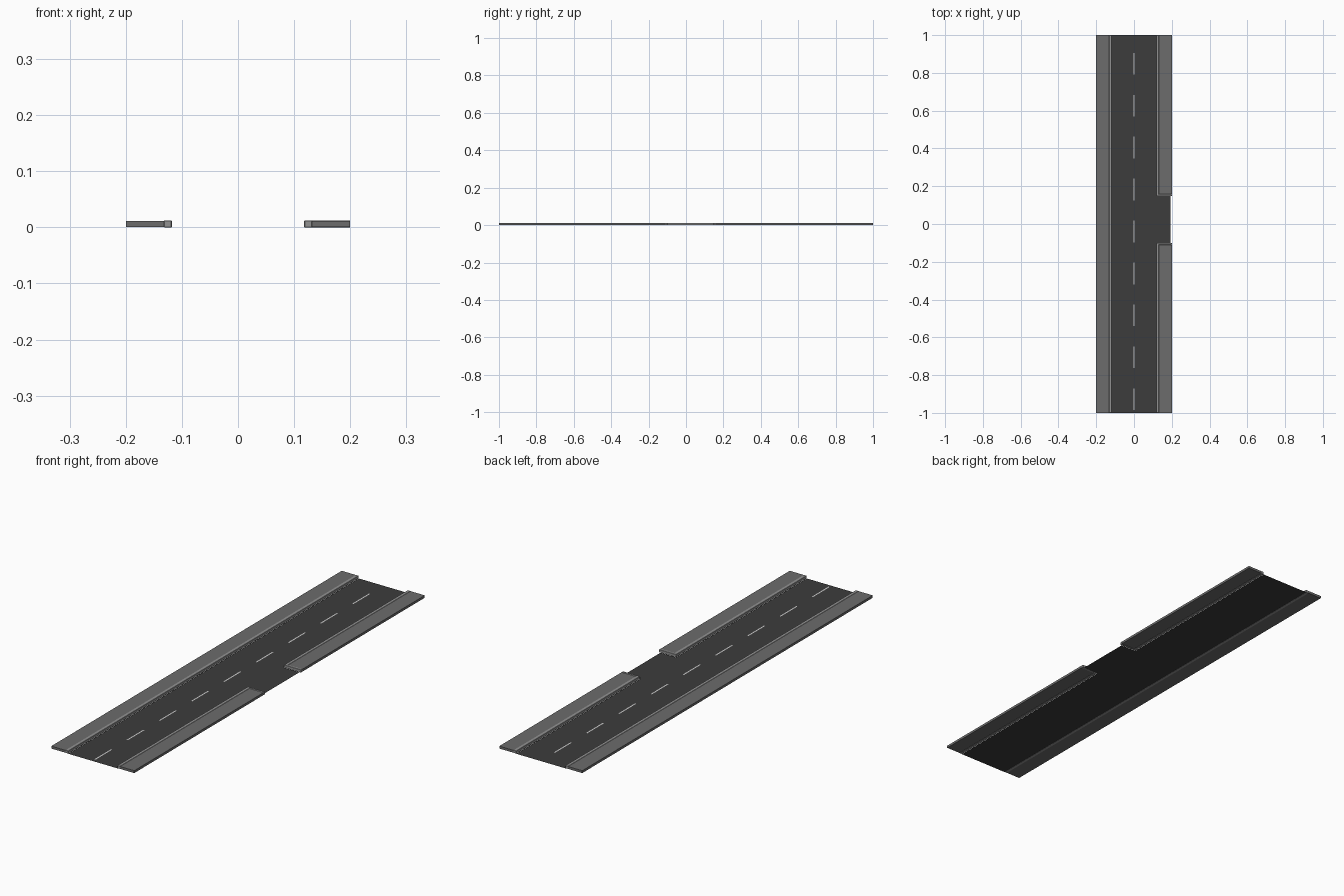
import bpy, bmesh

if "Cube" in bpy.data.objects:
    bpy.data.objects.remove(bpy.data.objects["Cube"])


def material(name, v):
    m = bpy.data.materials.new(name)
    m.diffuse_color = (v, v, v, 1)
    m.use_nodes = True
    m.node_tree.nodes["Principled BSDF"].inputs["Base Color"].default_value = m.diffuse_color
    return m


ASPHALT = material("asphalt", 0.045)
PAVING = material("paving", 0.15)
KERB = material("kerb_stone", 0.29)
PAINT = material("paint", 0.6)


def prism(name, outline, z0, z1, mat, bevel=0):
    """Flat outline at z0, extruded up to z1 (a plain sheet when z1 == z0)."""
    bm = bmesh.new()
    face = bm.faces.new([bm.verts.new((x, y, z0)) for x, y in outline])
    if z1 > z0:
        ext = bmesh.ops.extrude_face_region(bm, geom=[face], use_keep_orig=True)
        verts = [g for g in ext["geom"] if isinstance(g, bmesh.types.BMVert)]
        bmesh.ops.translate(bm, verts=verts, vec=(0, 0, z1 - z0))
        bmesh.ops.recalc_face_normals(bm, faces=bm.faces)
    me = bpy.data.meshes.new(name)
    bm.to_mesh(me)
    bm.free()
    me.materials.append(mat)
    ob = bpy.data.objects.new(name, me)
    bpy.context.collection.objects.link(ob)
    if bevel:
        mod = ob.modifiers.new("edge", "BEVEL")
        mod.width = bevel
        mod.segments = 1
    return ob


def rect(x0, x1, y0, y1):
    return [(x0, y0), (x1, y0), (x1, y1), (x0, y1)]


IN, MID, OUT = 0.118, 0.132, 0.2      # road edge, kerb back, pavement edge
GAP0, GAP1 = -0.1, 0.148              # driveway opening
DRIVE = 0.193
K = MID - IN
R = 0.01                              # kerb return thickness

# road sheet with driveway
prism("road", [(-IN, -1), (IN, -1), (IN, GAP0), (DRIVE, GAP0),
               (DRIVE, GAP1), (IN, GAP1), (IN, 1), (-IN, 1)], 0, 0, ASPHALT)

# unbroken left side
prism("left_kerb", rect(-MID, -IN, -1, 1), 0, 0.0125, KERB, 0.001)
prism("left_pavement", rect(-OUT, -MID, -1, 1), 0.001, 0.0115, PAVING)

# right side: two stretches, kerb turning the corner into the driveway
for label, end, edge, s in (("front", -1, GAP0, -1), ("back", 1, GAP1, 1)):
    inner = edge + s * R
    prism(f"right_{label}_kerb",
          [(IN, end), (MID, end), (MID, inner), (OUT, inner),
           (OUT, edge), (IN, edge)], 0, 0.0125, KERB, 0.001)
    prism(f"right_{label}_pavement",
          rect(MID, OUT, min(end, inner), max(end, inner)),
          0.001, 0.0115, PAVING)

# dashed centre line
for i in range(9):
    y = -0.985 + i * 0.222
    prism(f"centre_dash_{i + 1}", rect(-0.003, 0.003, y, y + 0.115),
          0.001, 0.001, PAINT)
